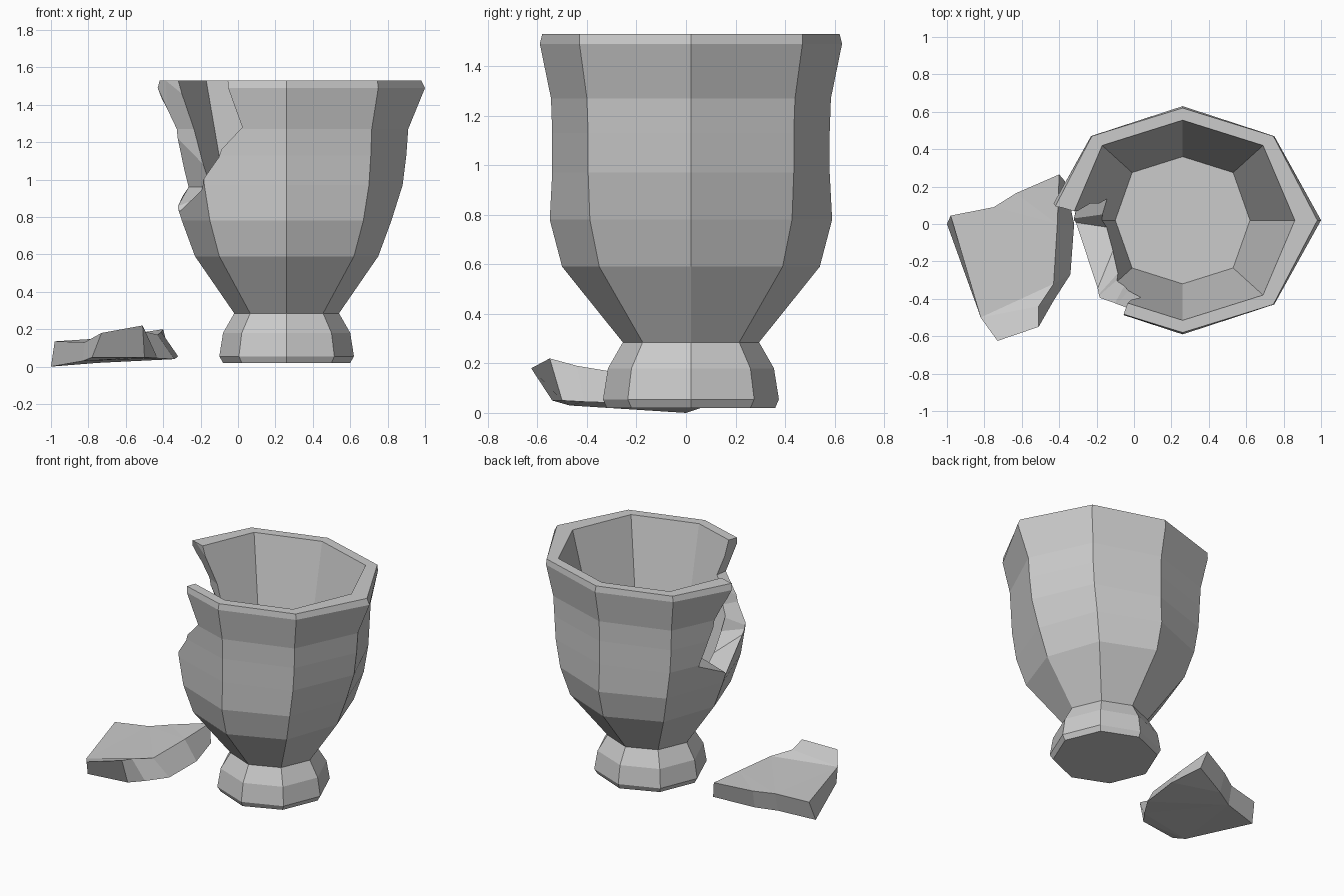
import bpy, bmesh
from math import radians, cos, sin

if "Cube" in bpy.data.objects:
    bpy.data.objects.remove(bpy.data.objects["Cube"])

CX, CY = 0.26, 0.02   # axis of the cup


def make_object(name, bm):
    bmesh.ops.recalc_face_normals(bm, faces=bm.faces)
    mesh = bpy.data.meshes.new(name)
    bm.to_mesh(mesh)
    bm.free()
    ob = bpy.data.objects.new(name, mesh)
    bpy.context.collection.objects.link(ob)
    return ob


def bridge(bm, a, b):
    n = len(a)
    for i in range(n):
        j = (i + 1) % n
        bm.faces.new((a[i], a[j], b[j], b[i]))


# Cup: octagonal rings, (z, x radius, y radius, diagonal x, diagonal y)
rings = [
    (0.02, .34, .34, .24, .24), (0.055, .36, .355, .255, .255),
    (0.18, .34, .335, .24, .24), (0.285, .28, .275, .195, .195),
    (0.59, .49, .52, .36, .37), (0.78, .56, .57, .41, .408),
    (0.97, .62, .56, .44, .415), (1.13, .64, .56, .45, .415),
    (1.27, .65, .565, .455, .42), (1.49, .74, .61, .49, .45),
    (1.53, .72, .60, .485, .45),
    (1.53, .60, .535, .43, .40), (0.60, .36, .34, .27, .255),
]
bm = bmesh.new()
loops = []
for z, rx, ry, dx, dy in rings:
    pts = [(rx, 0), (dx, dy), (0, ry), (-dx, dy),
           (-rx, 0), (-dx, -dy), (0, -ry), (dx, -dy)]
    loops.append([bm.verts.new((CX + x, CY + y, z)) for x, y in pts])
for a, b in zip(loops, loops[1:]):
    bridge(bm, a, b)
bm.faces.new(loops[0])
bm.faces.new(loops[-1])
cup = make_object("broken_cup", bm)

# Jagged hole in the wall: (angle, z) around the break, narrower inside
hole = [(174, 1.53), (166, 1.27), (155, .96), (180, .83), (222, .97),
        (232, 1.12), (247, 1.28), (239, 1.53), (239, 1.7), (174, 1.7)]
bm = bmesh.new()
caps = []
for r, k in ((0.33, 0.66), (0.65, 1.0), (1.5, 1.1)):
    cap = []
    for ang, z in hole:
        t = radians(205 + (ang - 205) * k)
        cap.append(bm.verts.new((CX + r * cos(t), CY + r * sin(t), z)))
    caps.append(cap)
bridge(bm, caps[0], caps[1])
bridge(bm, caps[1], caps[2])
bm.faces.new(caps[0])
bm.faces.new(caps[2])
bmesh.ops.triangulate(bm, faces=bm.faces)
cutter = make_object("break_cutter", bm)
cutter.hide_render = True

mod = cup.modifiers.new("break", 'BOOLEAN')
mod.operation = 'DIFFERENCE'
mod.solver = 'EXACT'
mod.object = cutter
bpy.context.view_layer.objects.active = cup
cup.select_set(True)
bpy.ops.object.modifier_apply(modifier=mod.name)
bpy.data.objects.remove(cutter, do_unlink=True)

# Fallen shard: pairs of (upper point, lower point) around its outline
shard = [
    ((-.98, .045, .135), (-1.0, 0, .0)),
    ((-.75, .09, .15), (-.75, .06, .02)),
    ((-.63, .165, .165), (-.62, .13, .035)),
    ((-.40, .265, .20), (-.37, .23, .08)),
    ((-.41, 0, .185), (-.32, 0, .055)),
    ((-.43, -.32, .17), (-.34, -.27, .04)),
    ((-.51, -.44, .19), (-.43, -.41, .045)),
    ((-.51, -.55, .22), (-.50, -.50, .05)),
    ((-.73, -.625, .18), (-.78, -.54, .05)),
    ((-.82, -.50, .13), (-.83, -.47, .03)),
]
bm = bmesh.new()
top = [bm.verts.new(p) for p, _ in shard]
low = [bm.verts.new(p) for _, p in shard]
bridge(bm, low, top)
bm.faces.new(top[:7] + top[9:])
bm.faces.new(top[6:])
bm.faces.new(low)
bmesh.ops.triangulate(bm, faces=[f for f in bm.faces if len(f.verts) > 4])
make_object("fallen_shard", bm)
